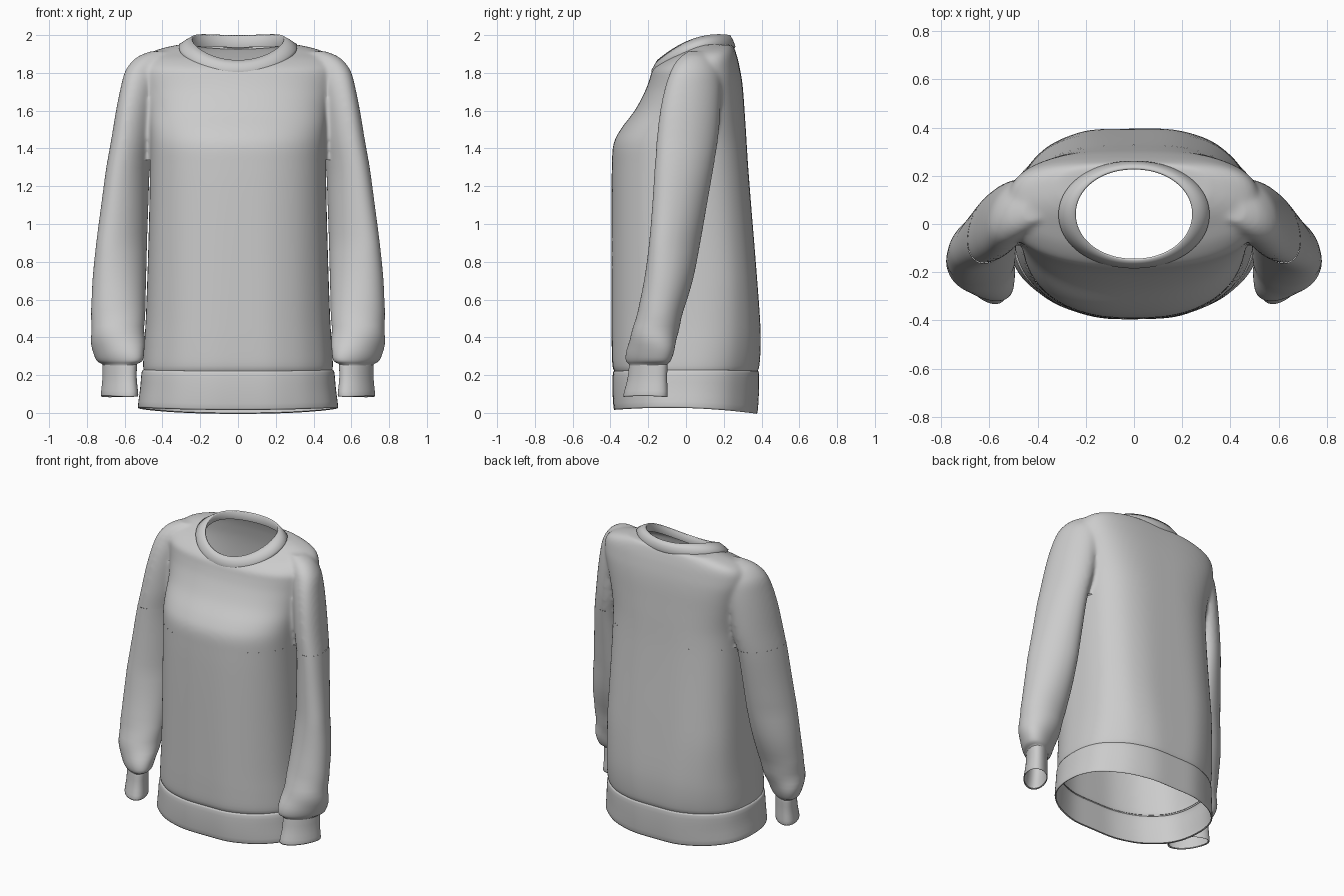
import bpy, bmesh, math
from mathutils import Vector

if "Cube" in bpy.data.objects:
    bpy.data.objects.remove(bpy.data.objects["Cube"])

SEG = 112
JOIN_Z, HEM_Z = 1.34, .215


def lerp_table(z, pts):
    """Piecewise-linear lookup."""
    for (z0, v0), (z1, v1) in zip(pts, pts[1:]):
        if z <= z1:
            return v0 + (v1 - v0) * max(0, (z - z0) / (z1 - z0))
    return pts[-1][1]


def rows_z(table):
    """(z, x0, x1, y0, y1) -> (x0, x1, y0, y1, z_front, z_side, z_back)"""
    return [(a, b, c, d, z, z, z) for z, a, b, c, d in table]


def refine(rows, sub):
    """Catmull-Rom interpolation between profile rows."""
    out = []
    for i in range(len(rows) - 1):
        p0, p1, p2 = rows[max(i - 1, 0)], rows[i], rows[i + 1]
        p3 = rows[min(i + 2, len(rows) - 1)]
        for k in range(sub):
            t = k / sub
            out.append([0.5 * (2 * b + (c - a) * t + (2 * a - 5 * b + 4 * c - d) * t * t
                               + (3 * b - a - 3 * c + d) * t ** 3)
                        for a, b, c, d in zip(p0, p1, p2, p3)])
    return out + [list(rows[-1])]


def loft(bm, rows, n=lambda z: (2.05, 2.05), skew=lambda z: 0, sub=4, caps=False, side=1,
         ripple=lambda a, z: 0):
    """Skin superellipse rings; n = front/back exponents, skew leans the oval diagonally."""
    rings = []
    for x0, x1, y0, y1, zf, zm, zb in refine(rows, sub):
        ring = []
        nf, nb = n(zm)
        d = skew(zm)
        for j in range(SEG):
            a = 2 * math.pi * j / SEG
            c, s = math.cos(a + d), math.sin(a - d)
            e = 2 / (nf if s < 0 else nb)
            u = math.copysign(abs(c) ** e, c)
            v = math.copysign(abs(s) ** e, s)
            z = zm + (zb - zf) / 2 * v + ((zb + zf) / 2 - zm) * v * v
            r = 1 + ripple(a, z)
            ring.append(bm.verts.new((side * ((x0 + x1) / 2 + (x1 - x0) / 2 * u * r),
                                      (y0 + y1) / 2 + (y1 - y0) / 2 * v * r, z)))
        rings.append(ring)
    faces = []
    for r0, r1 in zip(rings, rings[1:]):
        for j in range(SEG):
            k = (j + 1) % SEG
            faces.append(bm.faces.new((r0[j], r0[k], r1[k], r1[j])))
    if caps:
        faces += [bm.faces.new(rings[0][::-1]), bm.faces.new(rings[-1])]
    bmesh.ops.recalc_face_normals(bm, faces=faces)


def finish(name, bm):
    me = bpy.data.meshes.new(name)
    bm.to_mesh(me)
    bm.free()
    me.polygons.foreach_set("use_smooth", [True] * len(me.polygons))
    ob = bpy.data.objects.new(name, me)
    bpy.context.collection.objects.link(ob)
    return ob


def part(name, rows, **kw):
    bm = bmesh.new()
    loft(bm, rows, **kw)
    return finish(name, bm)


def trim(bm, z, **kw):
    bmesh.ops.bisect_plane(bm, geom=bm.verts[:] + bm.edges[:] + bm.faces[:],
                           plane_co=Vector((0, 0, z)), plane_no=Vector((0, 0, 1)), **kw)


# Torso slices: z, half width, front y, back y
torso = [(.10, .49, -.37, .37), (.205, .495, -.378, .378), (.25, .502, -.392, .391),
         (.36, .497, -.396, .398), (.5, .488, -.397, .394), (.8, .477, -.397, .371),
         (1.1, .469, -.396, .346), (1.3, .466, -.393, .33), (1.42, .467, -.385, .322),
         (1.5, .472, -.347, .317), (1.6, .484, -.272, .31), (1.7, .503, -.218, .303),
         (1.77, .52, -.192, .295), (1.82, .525, -.174, .286), (1.87, .51, -.11, .275),
         (1.905, .47, -.04, .265), (1.932, .395, .01, .256), (1.95, .31, .05, .247)]
torso = rows_z([(z, -w, w, f, b) for z, w, f, b in torso])

# Sleeve slices: z, inner x, outer x, front y, back y
sleeve = rows_z([
    (.18, .54, .715, -.3, -.1), (.25, .54, .715, -.3, -.1), (.28, .502, .752, -.318, -.08),
    (.36, .497, .774, -.308, -.055), (.5, .493, .777, -.265, -.025), (.7, .487, .77, -.222, .035),
    (.9, .482, .75, -.195, .075), (1.1, .475, .724, -.178, .11), (1.3, .466, .697, -.165, .145),
    (1.45, .44, .671, -.155, .17), (1.6, .42, .646, -.137, .182), (1.72, .4, .622, -.112, .187),
    (1.8, .38, .601, -.085, .184), (1.85, .36, .571, -.06, .17), (1.89, .35, .525, -.025, .148),
    (1.915, .34, .46, .01, .12)])


def torso_shape(z):
    return 2.35, lerp_table(z, [(.1, 2.3), (.25, 2.4), (.7, 3.0), (2, 3.0)])


def arm_skew(z):
    return lerp_table(z, [(0, -.27), (.27, -.27), (.45, 0), (.9, .2), (2, .2)])


def torso_folds(a, z):
    fade = max(0, 1 - z / 1.6) * math.sin(a) ** 2
    return fade * (-.007 * math.cos(8 * a) + .004 * math.sin(14 * a + 1))


def sleeve_folds(a, z):
    return .025 * max(0, 1 - abs(z - .4) / .22) * math.sin(2 * a + 38 * z)


def body_solids(caps):
    bm = bmesh.new()
    loft(bm, torso, n=torso_shape, caps=caps, ripple=torso_folds)
    for s in (1, -1):
        loft(bm, sleeve, skew=arm_skew, caps=caps, side=s, ripple=sleeve_folds)
    return bm


# Shoulders: torso and sleeve tops fused into one smooth shell
body = finish("body_and_sleeves", body_solids(True))
m = body.modifiers.new("fuse", 'REMESH')
m.mode = 'VOXEL'
m.voxel_size = .011
m = body.modifiers.new("soften", 'SMOOTH')
m.factor = .5
m.iterations = 14
deps = bpy.context.evaluated_depsgraph_get()
fused = bpy.data.meshes.new_from_object(body.evaluated_get(deps))
body.modifiers.clear()
bm = bmesh.new()
bm.from_mesh(fused)
trim(bm, JOIN_Z, clear_inner=True)
neck = []
for f in bm.faces:
    c = f.calc_center_median()
    if c.z > 1.7 and (c.x / .295) ** 2 + ((c.y - .036) / .208) ** 2 < 1:
        neck.append(f)
bmesh.ops.delete(bm, geom=neck, context='FACES')
bm.to_mesh(fused)
bm.free()

# Lower torso and lower sleeves stay as separate tubes of the same shell
bm = body_solids(False)
trim(bm, JOIN_Z, clear_outer=True)
trim(bm, HEM_Z, clear_inner=True)
bm.from_mesh(fused)
bm.to_mesh(body.data)
bm.free()
body.data.polygons.foreach_set("use_smooth", [True] * len(body.data.polygons))

# Hem band
part("hem_band", [(-.497, .497, -.38, .38, .222, .228, .222),
                  (-.51, .51, -.39, .389, .21, .216, .21),
                  (-.518, .518, -.392, .389, .12, .13, .11),
                  (-.53, .53, -.386, .382, .024, .034, .004),
                  (-.52, .52, -.376, .372, .02, .03, .0)],
     n=torso_shape, sub=3, ripple=torso_folds)

# Cuffs
for s, label in ((1, "left"), (-1, "right")):
    part(label + "_cuff", [(.545, .71, -.292, -.105, .268, .275, .268),
                           (.536, .718, -.3, -.098, .26, .265, .26),
                           (.536, .718, -.31, -.1, .18, .18, .18),
                           (.528, .726, -.332, -.097, .092, .096, .09),
                           (.536, .718, -.323, -.106, .09, .094, .088)],
         skew=arm_skew, sub=3, side=s)

# Neck ribbing: a flat band folded over to the inside
ribbing = [(.311, -.178, .254, 1.797, 1.925, 1.925), (.313, -.184, .262, 1.812, 1.945, 1.94),
           (.279, -.168, .25, 1.842, 1.966, 1.972), (.247, -.152, .234, 1.868, 1.982, 2.0),
           (.241, -.144, .226, 1.864, 1.977, 1.995), (.262, -.15, .236, 1.81, 1.92, 1.935)]
part("neck_ribbing", [(-w, w, *rest) for w, *rest in ribbing], sub=1)
